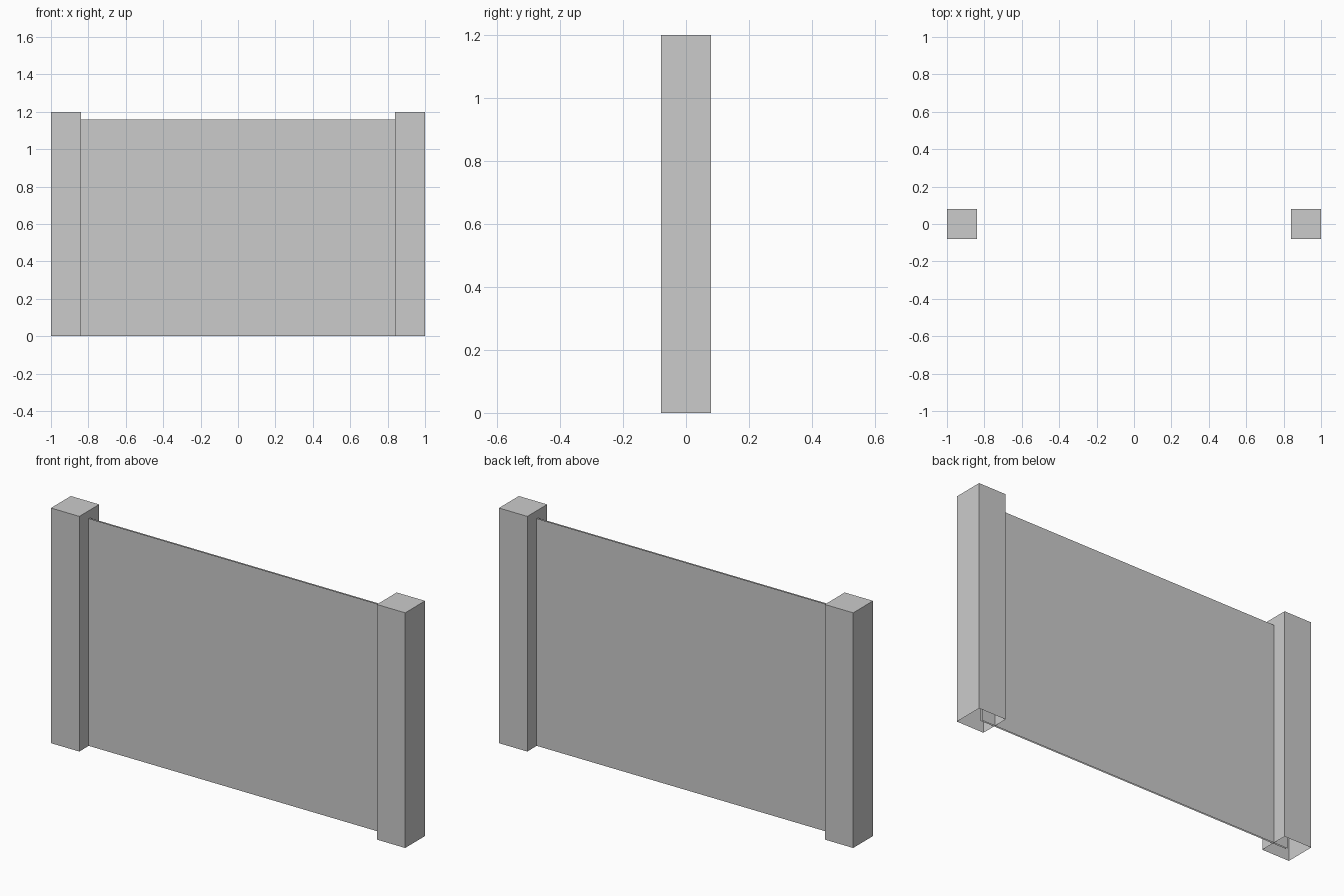
import bpy, bmesh

if "Cube" in bpy.data.objects:
    bpy.data.objects.remove(bpy.data.objects["Cube"])

W, H = 0.16, 1.20            # post width and height
PANEL_H, PANEL_X = 1.16, 0.92


def make(name, bm):
    mesh = bpy.data.meshes.new(name)
    bm.to_mesh(mesh)
    bm.free()
    ob = bpy.data.objects.new(name, mesh)
    bpy.context.collection.objects.link(ob)
    return ob


# Square posts, hollow and open at the bottom
for side, s in (("left", -1), ("right", 1)):
    bm = bmesh.new()
    bmesh.ops.create_cube(bm, size=1)
    bottom = [f for f in bm.faces if f.normal.z < -0.5]
    bmesh.ops.delete(bm, geom=bottom, context='FACES')
    for v in bm.verts:
        v.co = (v.co.x * W + s * PANEL_X, v.co.y * W, (v.co.z + 0.5) * H)
    make(side + "_post", bm)

# Thin sheet on each side of the centre line, ending inside the posts
for side, s in (("front", -1), ("back", 1)):
    bm = bmesh.new()
    corners = [(-PANEL_X, 0), (PANEL_X, 0), (PANEL_X, PANEL_H), (-PANEL_X, PANEL_H)]
    if s > 0:
        corners.reverse()
    bm.faces.new([bm.verts.new((x, s * 0.004, z)) for x, z in corners])
    make(side + "_panel", bm)
